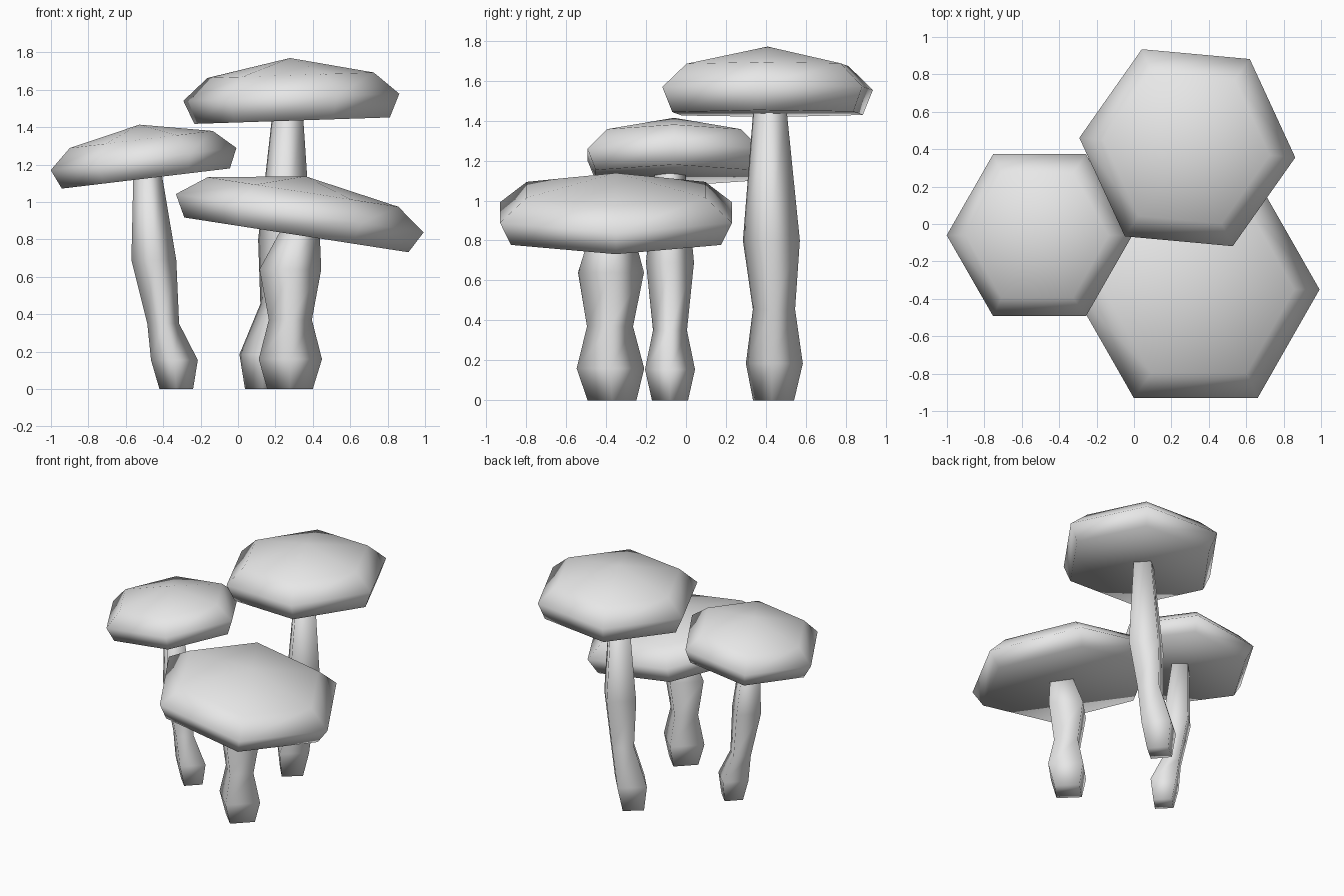
import bpy
import bmesh
from math import sin, cos, tau, atan, radians
from mathutils import Matrix, Vector

cube = bpy.data.objects.get("Cube")
if cube:
    bpy.data.objects.remove(cube, do_unlink=True)

grey = bpy.data.materials.new("pale_grey")
grey.use_nodes = True
colour = (0.8, 0.8, 0.8, 1)
grey.diffuse_color = colour
grey.node_tree.nodes["Principled BSDF"].inputs["Base Color"].default_value = colour


def loft(name, rings, sides, turn=0.0, apex=None, matrix=Matrix()):
    """Join stacked polygon rings (x, y, z, radius); close with flat ends or an apex."""
    bm = bmesh.new()
    loops = []
    for x, y, z, r in rings:
        angles = [tau * i / sides + turn for i in range(sides)]
        loops.append([bm.verts.new((x + r * cos(a), y + r * sin(a), z)) for a in angles])
    for low, high in zip(loops, loops[1:]):
        for i in range(sides):
            j = (i + 1) % sides
            bm.faces.new((low[i], low[j], high[j], high[i]))
    bm.faces.new(loops[0][::-1])
    top = loops[-1]
    if apex is None:
        bm.faces.new(top)
    else:
        tip = bm.verts.new((0, 0, apex))
        for i in range(sides):
            bm.faces.new((top[i], top[(i + 1) % sides], tip))
    bm.transform(matrix)
    for face in bm.faces:
        face.smooth = True
    mesh = bpy.data.meshes.new(name)
    bm.to_mesh(mesh)
    bm.free()
    mesh.materials.append(grey)
    obj = bpy.data.objects.new(name, mesh)
    bpy.context.collection.objects.link(obj)
    return obj


def mushroom(name, centre, radius, heights, slope, stem, turn=0.0):
    # Six-sided cap, tilted around the middle of its rim
    under, shoulder, apex = heights
    rings = [(0, 0, under, radius * 0.905),
             (0, 0, 0, radius),
             (0, 0, shoulder, radius * 0.77)]
    tilt = Matrix.Translation(Vector(centre)) @ Matrix.Rotation(-atan(slope), 4, 'Y')
    loft(name + "_cap", rings, 6, turn, apex, tilt)
    # Four-sided bulging stem
    loft(name + "_stem", stem, 4, turn)


mushroom("small", (-0.505, -0.06, 1.23), 0.5, (-0.105, 0.105, 0.185), 0.12,
         [(-0.33, -0.08, 0, 0.09), (-0.34, -0.08, 0.155, 0.125),
          (-0.4, -0.08, 0.35, 0.085), (-0.45, -0.08, 0.69, 0.12),
          (-0.485, -0.08, 1.17, 0.074)])

mushroom("wide", (0.33, -0.35, 0.94), 0.67, (-0.117, 0.115, 0.2), -0.155,
         [(0.278, -0.37, 0, 0.122), (0.28, -0.378, 0.16, 0.169),
          (0.28, -0.38, 0.37, 0.115), (0.28, -0.375, 0.64, 0.165),
          (0.34, -0.37, 0.88, 0.095)])

mushroom("tall", (0.285, 0.408, 1.56), 0.58, (-0.125, 0.118, 0.21), 0.033,
         [(0.14, 0.438, 0, 0.103), (0.15, 0.442, 0.185, 0.143),
          (0.225, 0.44, 0.455, 0.106), (0.25, 0.427, 0.8, 0.143),
          (0.265, 0.42, 1.45, 0.084)], radians(-5.2))
